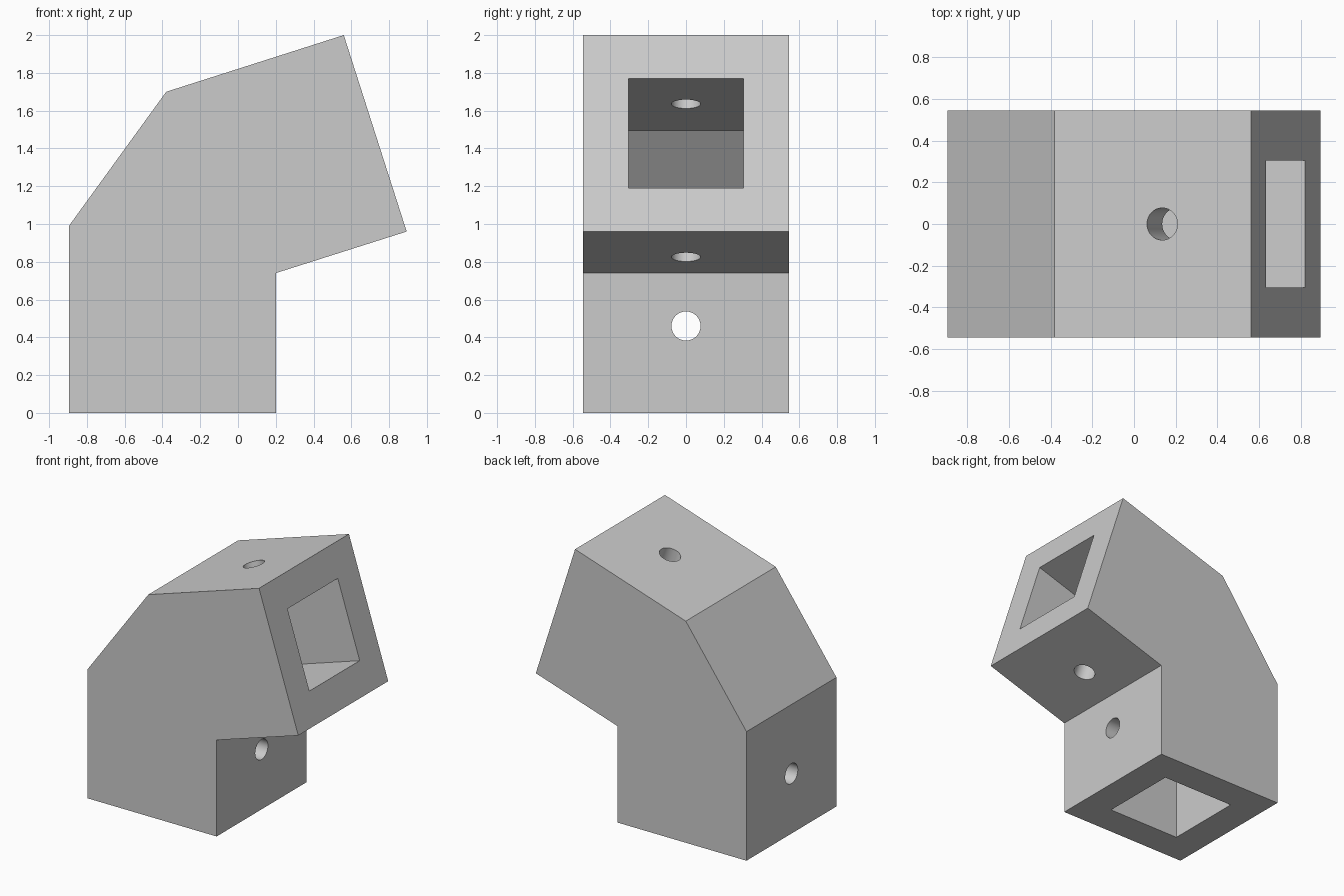
import bpy
import bmesh
import math
from mathutils import Vector, Matrix

cube = bpy.data.objects.get("Cube")
if cube:
    bpy.data.objects.remove(cube, do_unlink=True)

HALF = 0.545            # half width of the body
WALL = 0.24             # tube wall thickness
TILT = math.radians(17.7)
ARM = Vector((math.cos(TILT), 0, math.sin(TILT)))   # direction of the upper arm
UP = Vector((-math.sin(TILT), 0, math.cos(TILT)))   # across the upper arm


def add_object(name, bm):
    bmesh.ops.recalc_face_normals(bm, faces=bm.faces)
    mesh = bpy.data.meshes.new(name)
    bm.to_mesh(mesh)
    bm.free()
    obj = bpy.data.objects.new(name, mesh)
    bpy.context.collection.objects.link(obj)
    return obj


def prism(name, profile, half):
    """Extrude an x-z profile symmetrically along y."""
    bm = bmesh.new()
    face = bm.faces.new([bm.verts.new((x, -half, z)) for x, z in profile])
    ext = bmesh.ops.extrude_face_region(bm, geom=[face])
    verts = [v for v in ext["geom"] if isinstance(v, bmesh.types.BMVert)]
    bmesh.ops.translate(bm, verts=verts, vec=(0, 2 * half, 0))
    return add_object(name, bm)


def bore(name, centre, axis):
    """Round cutter that passes through both walls."""
    bm = bmesh.new()
    turn = axis.to_track_quat("Z", "Y").to_matrix().to_4x4()
    bmesh.ops.create_cone(bm, cap_ends=True, segments=48, radius1=0.077,
                          radius2=0.077, depth=1.4,
                          matrix=Matrix.Translation(centre) @ turn)
    return add_object(name, bm)


# Outer elbow body
body = prism("elbow_body", [(-0.895, 0), (0.2, 0), (0.2, 0.74), (0.893, 0.96),
                            (0.56, 2.0), (-0.38, 1.70), (-0.895, 0.99)], HALF)

# Square channel following the bend, extended past both mouths
low = Vector((0.82, 0, 1.19)) + ARM * 0.2
high = Vector((0.63, 0, 1.77)) + ARM * 0.2
channel = prism("channel_cutter", [(-0.655, -0.2), (-0.04, -0.2), (-0.04, 0.914),
                                   (low.x, low.z), (high.x, high.z),
                                   (-0.23, 1.495), (-0.655, 0.912)], HALF - WALL)

# Screw holes through each arm
lower_bore = bore("lower_hole_cutter", Vector((-0.35, 0, 0.46)), Vector((1, 0, 0)))
upper_bore = bore("upper_hole_cutter", Vector((0.467, 0, 0.825)) + UP * HALF, UP)

bpy.ops.object.select_all(action="DESELECT")
body.select_set(True)
bpy.context.view_layer.objects.active = body
for cutter in (channel, lower_bore, upper_bore):
    cut = body.modifiers.new(cutter.name, "BOOLEAN")
    cut.operation = "DIFFERENCE"
    cut.solver = "EXACT"
    cut.object = cutter
    bpy.ops.object.modifier_apply(modifier=cut.name)
    bpy.data.objects.remove(cutter, do_unlink=True)

bpy.ops.object.shade_smooth_by_angle(angle=math.radians(30))

# Single grey material
grey = bpy.data.materials.new("light grey")
grey.use_nodes = True
colour = (0.6, 0.6, 0.6, 1)
grey.diffuse_color = colour
grey.node_tree.nodes["Principled BSDF"].inputs["Base Color"].default_value = colour
body.data.materials.clear()
body.data.materials.append(grey)
